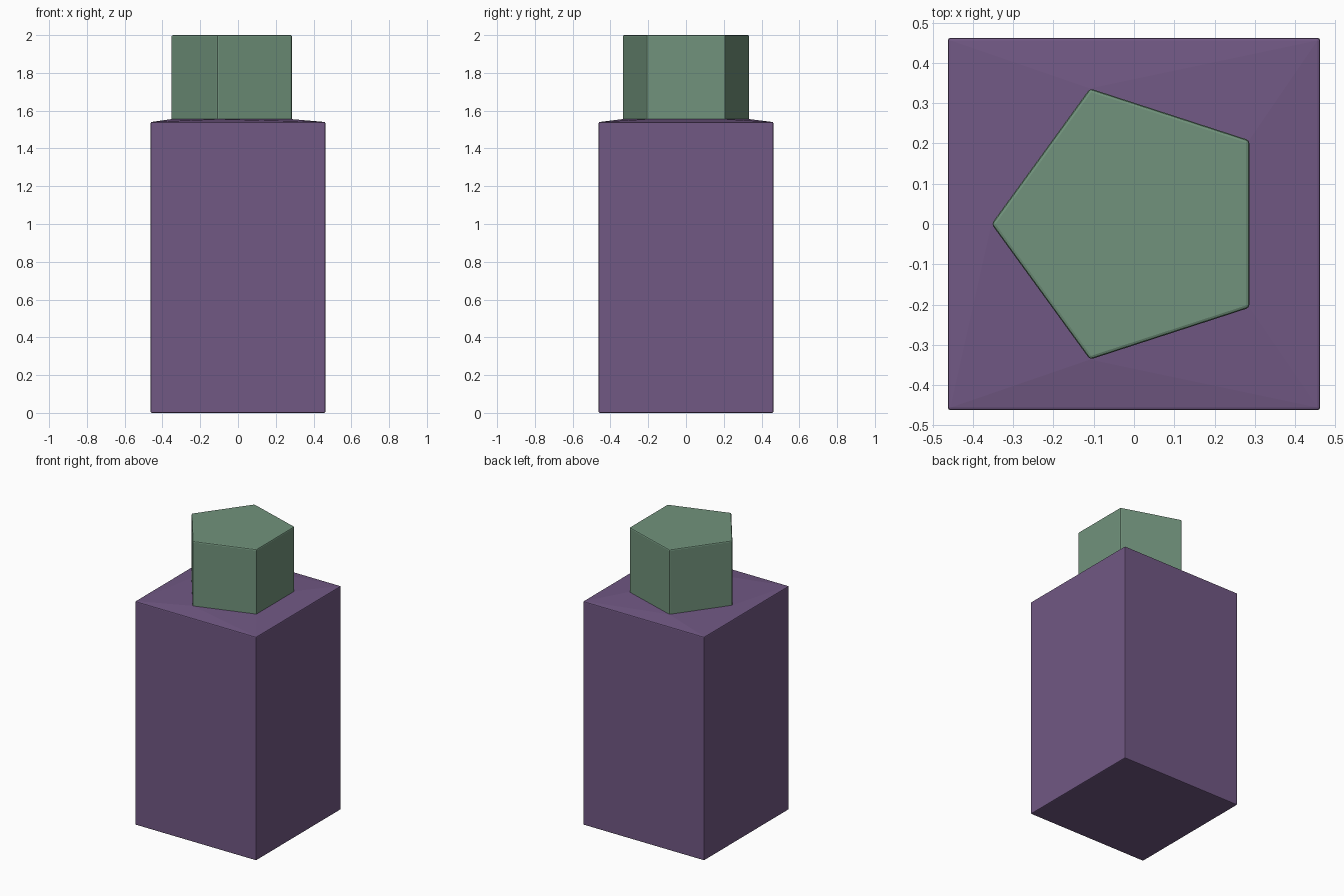
import bpy, bmesh
from math import cos, sin, radians

cube = bpy.data.objects.get("Cube")
if cube:
    bpy.data.objects.remove(cube, do_unlink=True)

HALF = 0.462       # half width of the body
SHOULDER = 1.54    # top of the body's side walls
NECK = 1.555       # where the sloped shoulder meets the cap
TOP = 2.0
RADIUS = 0.354     # pentagon circumradius


def material(name, color):
    mat = bpy.data.materials.new(name)
    mat.use_nodes = True
    mat.diffuse_color = color
    mat.node_tree.nodes["Principled BSDF"].inputs["Base Color"].default_value = color
    return mat


def square(z):
    return [(x, y, z) for x in (-HALF, HALF) for y in (-HALF, HALF)]


def pentagon(z):
    angles = [radians(180 + 72 * i) for i in range(5)]
    return [(RADIUS * cos(a), RADIUS * sin(a), z) for a in angles]


def hull_part(name, points, mat, bevel):
    """Convex solid around the points, with finely rounded edges."""
    bm = bmesh.new()
    for p in points:
        bm.verts.new(p)
    bmesh.ops.convex_hull(bm, input=bm.verts)
    bmesh.ops.dissolve_limit(bm, angle_limit=radians(0.2), verts=bm.verts, edges=bm.edges)
    bmesh.ops.recalc_face_normals(bm, faces=bm.faces)
    mesh = bpy.data.meshes.new(name)
    bm.to_mesh(mesh)
    bm.free()
    mesh.materials.append(mat)
    obj = bpy.data.objects.new(name, mesh)
    bpy.context.collection.objects.link(obj)
    mod = obj.modifiers.new("Rounded edges", "BEVEL")
    mod.width = bevel
    mod.segments = 2
    mod.limit_method = "ANGLE"
    mod.angle_limit = radians(30)
    return obj


purple = material("muted purple", (0.165, 0.098, 0.230, 1))
green = material("sage green", (0.165, 0.290, 0.200, 1))

# Square body with a shoulder rising gently to the cap
hull_part("body", square(0) + square(SHOULDER) + pentagon(NECK), purple, 0.006)

# Five-sided cap, sunk slightly into the shoulder
hull_part("cap", pentagon(SHOULDER) + pentagon(TOP), green, 0.008)
